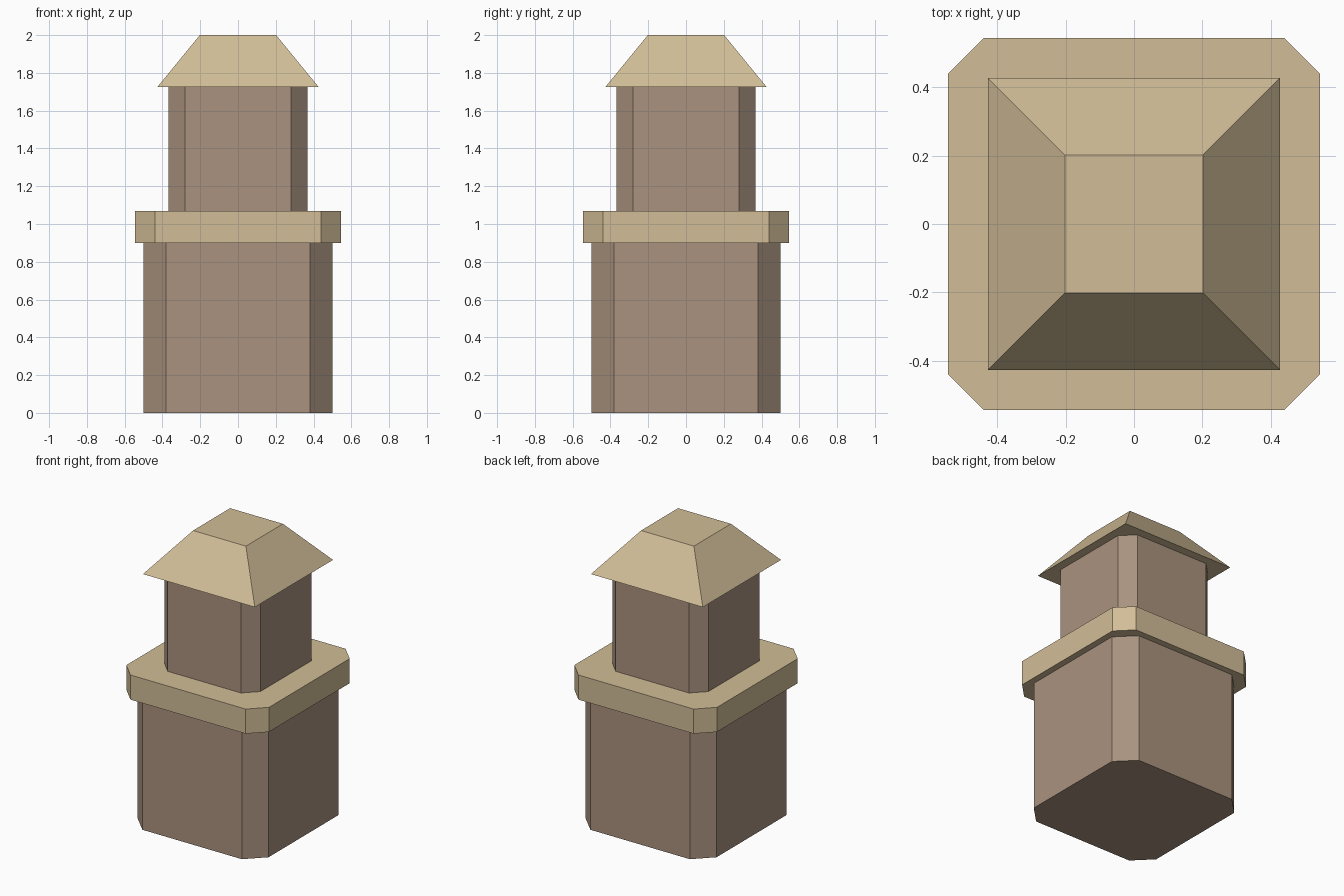
import bpy
import bmesh

default_cube = bpy.data.objects.get("Cube")
if default_cube:
    bpy.data.objects.remove(default_cube, do_unlink=True)


def make_material(name, colour):
    mat = bpy.data.materials.new(name)
    mat.use_nodes = True
    mat.diffuse_color = colour
    mat.node_tree.nodes["Principled BSDF"].inputs["Base Color"].default_value = colour
    return mat


def outline(half, corner):
    """Square outline, with cut corners when corner is less than half."""
    points = []
    for sx, sy in ((1, 1), (-1, 1), (-1, -1), (1, -1)):
        pair = [(sx * half, sy * corner), (sx * corner, sy * half)]
        if half == corner:
            pair = pair[:1]
        elif sx * sy < 0:
            pair.reverse()
        points += pair
    return points


def prism(name, bottom, top, z0, z1, mat):
    """Closed flat-shaded solid between two matching outlines."""
    bm = bmesh.new()
    low = [bm.verts.new((x, y, z0)) for x, y in bottom]
    high = [bm.verts.new((x, y, z1)) for x, y in top]
    bm.faces.new(low[::-1])
    bm.faces.new(high)
    for i in range(len(low)):
        j = (i + 1) % len(low)
        bm.faces.new((low[i], low[j], high[j], high[i]))
    bmesh.ops.recalc_face_normals(bm, faces=bm.faces)
    mesh = bpy.data.meshes.new(name)
    bm.to_mesh(mesh)
    bm.free()
    mesh.materials.append(mat)
    obj = bpy.data.objects.new(name, mesh)
    bpy.context.collection.objects.link(obj)
    return obj


brown = make_material("brown_stone", (0.40, 0.29, 0.21, 1))
tan = make_material("tan_stone", (0.64, 0.51, 0.31, 1))

# Stacked shafts and ledge with cut corners
for name, half, corner, z0, z1, mat in (
    ("lower_shaft", 0.5, 0.38, 0, 0.9, brown),
    ("ledge", 0.545, 0.44, 0.9, 1.07, tan),
    ("upper_shaft", 0.367, 0.28, 1.07, 1.725, brown),
):
    shape = outline(half, corner)
    prism(name, shape, shape, z0, z1, mat)

# Flat-topped hipped roof
prism("roof", outline(0.427, 0.427), outline(0.202, 0.202), 1.725, 2, tan)
